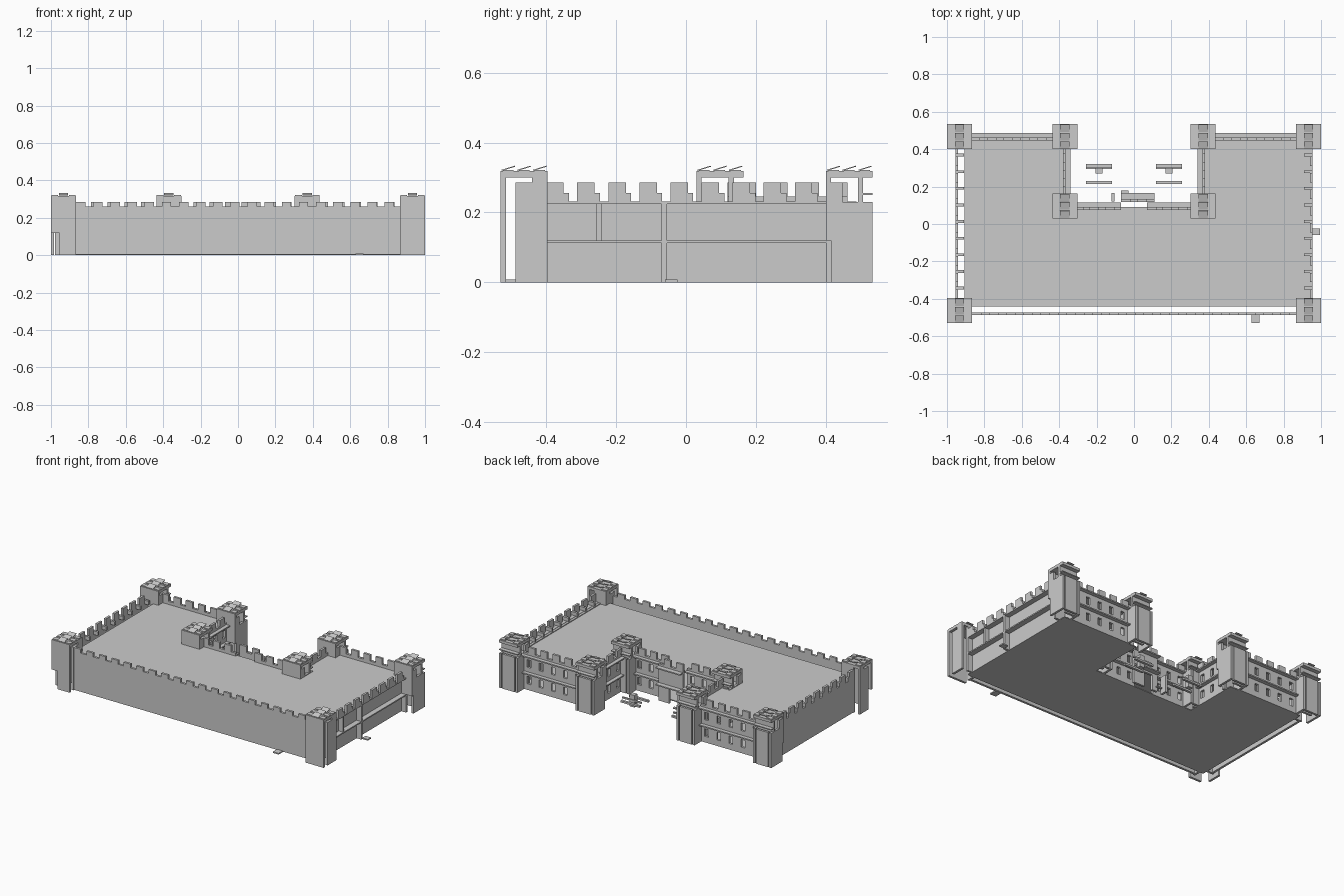
import bpy, bmesh
from mathutils import Matrix, Vector

if "Cube" in bpy.data.objects:
    bpy.data.objects.remove(bpy.data.objects["Cube"])


class Part:
    """Collects boxes and prisms into one named mesh."""
    def __init__(self, name):
        self.name, self.bm = name, bmesh.new()

    def box(self, x0, x1, y0, y1, z0, z1, tilt=0.0):
        m = Matrix.Translation(((x0 + x1) / 2, (y0 + y1) / 2, (z0 + z1) / 2))
        m = m @ Matrix.Rotation(tilt, 4, 'X')
        m = m @ Matrix.Diagonal((abs(x1 - x0), abs(y1 - y0), z1 - z0, 1))
        bmesh.ops.create_cube(self.bm, size=1, matrix=m)

    def along(self, axis, a0, a1, c0, c1, z0, z1):
        """Box running a0..a1 along the axis, c0..c1 across it."""
        if axis == 'x':
            self.box(a0, a1, c0, c1, z0, z1)
        else:
            self.box(c0, c1, a0, a1, z0, z1)

    def prism(self, outline, z0, z1):
        f = self.bm.faces.new([self.bm.verts.new((x, y, z0)) for x, y in outline])
        r = bmesh.ops.extrude_face_region(self.bm, geom=[f])
        for v in r['geom']:
            if isinstance(v, bmesh.types.BMVert):
                v.co += Vector((0, 0, z1 - z0))
        bmesh.ops.recalc_face_normals(self.bm, faces=self.bm.faces[:])

    def done(self):
        me = bpy.data.meshes.new(self.name)
        self.bm.to_mesh(me)
        self.bm.free()
        ob = bpy.data.objects.new(self.name, me)
        bpy.context.collection.objects.link(ob)


T = 0.015          # wall thickness
ROOF = 0.225


def merlons(p, axis, a0, a1, c, inward, base, returns):
    """Crenellation; optional low return panel at the end of each merlon."""
    n = max(1, round((a1 - a0) / 0.093))
    step = (a1 - a0) / n
    for i in range(n):
        s = a0 + i * step
        p.along(axis, s, s + 0.05, c, c + inward * T, base, 0.285)
        if returns:
            p.along(axis, s + 0.05, s + 0.065, c, c + inward * 0.045, base, 0.255)


def window_wall(name, axis, a0, a1, c, out, count):
    """Thin wall with two rows of window openings, ledges and battlements."""
    p = Part(name)
    c1 = c + out * T
    for z0, z1 in ((0, 0.04), (0.09, 0.15), (0.20, 0.245)):
        p.along(axis, a0, a1, c, c1, z0, z1)
    step, w = (a1 - a0) / count, 0.028
    for z0, z1 in ((0.04, 0.09), (0.15, 0.20)):
        s = a0
        for i in range(count):
            mid = a0 + (i + 0.5) * step
            p.along(axis, s, mid - w / 2, c, c1, z0, z1)
            s = mid + w / 2
        p.along(axis, s, a1, c, c1, z0, z1)
    for z in (0.112, 0.224):
        p.along(axis, a0, a1, c, c + out * 0.04, z, z + 0.008)
    merlons(p, axis, a0, a1, c, out, 0.245, False)
    p.done()


# U-shaped ground slab and roof
def footprint(x0, x1, yb):
    return [(x0, -0.44), (x1, -0.44), (x1, yb), (0.365, yb), (0.365, 0.09),
            (-0.365, 0.09), (-0.365, yb), (x0, yb)]


for name, z0, z1 in (("ground_slab", 0, 0.006), ("roof", ROOF - 0.008, ROOF)):
    p = Part(name)
    p.prism(footprint(-0.905, 0.92, 0.455), z0, z1)
    p.done()

# plain front wall
p = Part("front_wall")
p.box(-0.88, 0.88, -0.487, -0.472, 0.004, 0.26)
merlons(p, 'x', -0.865, 0.875, -0.487, 1, 0.26, False)
p.done()

# plain left wall
p = Part("left_wall")
p.box(-0.955, -0.94, -0.41, 0.41, 0.004, 0.23)
merlons(p, 'y', -0.40, 0.40, -0.955, 1, 0.23, True)
p.done()

# right wall with ledges and posts
p = Part("right_wall")
p.box(0.905, 0.92, -0.41, 0.41, 0.004, 0.23)
for z in (0.112, 0.224):
    p.box(0.92, 0.955, -0.40, 0.40, z, z + 0.008)
p.box(0.92, 0.95, -0.257, -0.242, 0.115, 0.23)
p.box(0.92, 0.955, -0.07, -0.055, 0.0, 0.23)
merlons(p, 'y', -0.40, 0.40, 0.955, -1, 0.23, True)
p.done()

# rear wing walls and courtyard walls
for side, s in (("left", -1), ("right", 1)):
    a0, a1 = sorted((s * 0.43, s * 0.875))
    window_wall(side + "_wing_back_wall", 'x', a0, a1, 0.447, 1, 5)
    window_wall(side + "_courtyard_wall", 'y', 0.15, 0.42, s * 0.38, -s, 3)
    a0, a1 = sorted((s * 0.07, s * 0.32))
    window_wall(side + "_courtyard_back_wall", 'x', a0, a1, 0.075, 1, 3)


# towers: separate upright panels carrying a top slab with tilted flaps
def tower_top(p, cx, cy):
    h = 0.067
    p.box(cx - h, cx + h, cy - h, cy + h, 0.30, 0.318)
    for dy in (-0.045, 0.0, 0.045):
        p.box(cx - 0.025, cx + 0.025, cy + dy - 0.02, cy + dy + 0.02, 0.325, 0.328, 0.3)
        for dx in (-0.047, 0.047):
            p.box(cx + dx - 0.018, cx + dx + 0.018, cy + dy - 0.015, cy + dy + 0.015, 0.316, 0.322)


def front_tower(name, cx, cy, s):
    p = Part(name)
    h = 0.067
    # outer front panel, cut away at the lower outer corner on the left
    x_out, x_in = cx + s * h, cx - s * h
    cut = cx + s * 0.022
    p.box(cut, x_in, cy - h, cy - h + T, 0, 0.30)
    p.box(x_out, cut, cy - h, cy - h + T, 0.12 if s < 0 else 0, 0.30)
    p.box(cut, x_in, cy + h - T, cy + h, 0, 0.30)
    for x in (x_out, x_in):
        inner = x + (T if x < cx else -T)
        p.box(x, inner, cy - 0.025, cy + 0.022, 0, 0.285)
        p.box(x, inner, cy + 0.022, cy + h, 0, 0.30)
    tower_top(p, cx, cy)
    p.done()


def rear_tower(name, cx, cy, s):
    p = Part(name)
    h = 0.067
    x_out, x_in = cx + s * h, cx - s * h
    cut = cx + s * 0.022
    # cross panels reach the slab, side panels stop at the roof ledge
    for y in (cy - h, cy + 0.025):
        p.box(cut, x_in, y, y + T, 0, 0.30)
        p.box(x_out, cut, y, y + T, 0.12, 0.30)
    for x in (x_out, x_in):
        inner = x + (T if x < cx else -T)
        p.box(x, inner, cy - h + T, cy + h, 0, 0.23)
        p.box(x, inner, cy - h + T, cy - 0.02, 0.23, 0.285)
    p.box(cx - 0.045, cx + 0.045, cy + h - T, cy + h, 0, 0.23)
    p.box(cx - h, cx + h, cy + 0.03, cy + h, 0.25, 0.256)
    tower_top(p, cx, cy)
    p.done()


for side, s in (("left", -1), ("right", 1)):
    front_tower(side + "_front_tower", s * 0.933, -0.463, s)
    rear_tower(side + "_back_tower", s * 0.933, 0.467, s)
    rear_tower(side + "_inner_back_tower", s * 0.37, 0.467, -s)
    rear_tower(side + "_inner_tower", s * 0.37, 0.097, -s)

# courtyard benches on a single post
for side, s in (("left", -1), ("right", 1)):
    p = Part(side + "_bench_table")
    cx = s * 0.187
    for y in (0.222, 0.313):
        p.box(cx - 0.07, cx + 0.07, y - 0.008, y + 0.008, 0.02, 0.032)
    p.box(cx - 0.07, cx + 0.07, 0.295, 0.305, 0.04, 0.05)
    p.box(cx - 0.018, cx + 0.018, 0.27, 0.30, 0, 0.08)
    p.done()

# projecting entrance bay in the courtyard
p = Part("entrance_bay")
p.box(-0.07, -0.03, 0.118, 0.133, 0, 0.245)
p.box(0.03, 0.11, 0.118, 0.133, 0, 0.245)
p.box(-0.03, 0.03, 0.118, 0.133, 0.10, 0.245)
merlons(p, 'x', -0.07, 0.11, 0.118, 1, 0.245, False)
for z in (0.112, 0.224):
    p.box(-0.07, 0.11, 0.13, 0.165, z, z + 0.008)
p.box(-0.07, -0.03, 0.165, 0.18, 0.0, 0.008)
p.box(-0.12, -0.105, 0.12, 0.165, 0.0, 0.115)
p.done()

# door steps outside the front and right walls
p = Part("door_steps")
p.box(0.627, 0.67, -0.53, -0.475, 0, 0.008)
p.box(0.955, 0.995, -0.06, -0.025, 0, 0.008)
p.done()
